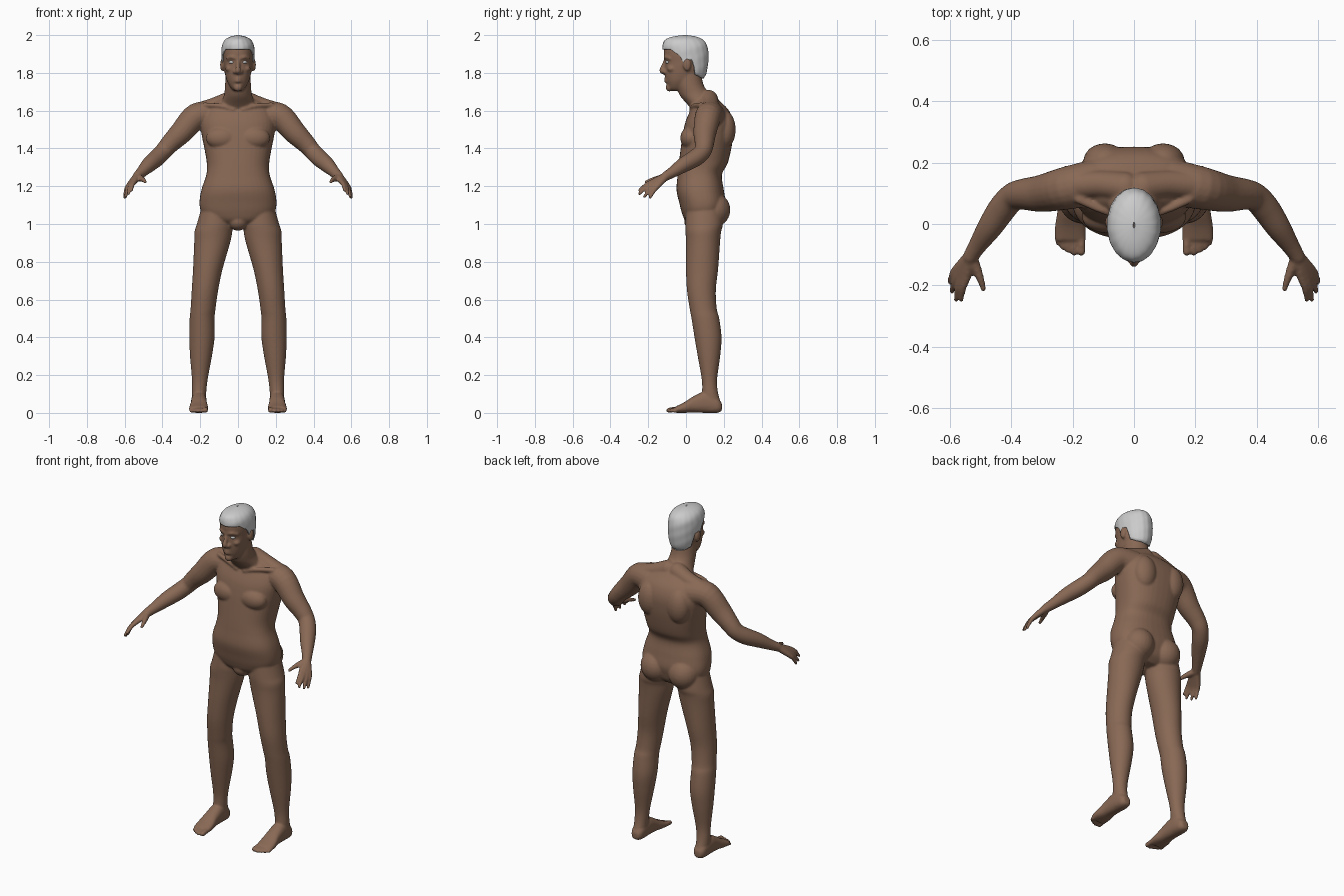
import bpy, bmesh
from math import sin, cos, pi, copysign
from mathutils import Vector, Matrix


def material(name, rgb):
    m = bpy.data.materials.new(name)
    m.diffuse_color = (*rgb, 1)
    return m


def finish(name, bm, mat):
    me = bpy.data.meshes.new(name)
    bm.to_mesh(me)
    bm.free()
    ob = bpy.data.objects.new(name, me)
    bpy.context.collection.objects.link(ob)
    me.materials.append(mat)
    me.polygons.foreach_set("use_smooth", [True] * len(me.polygons))
    return ob


def dense(rows, n=5):
    """Catmull-Rom refinement of a list of tuples."""
    out = []
    for i in range(len(rows) - 1):
        p0, p1, p2 = rows[max(i - 1, 0)], rows[i], rows[i + 1]
        p3 = rows[min(i + 2, len(rows) - 1)]
        for k in range(n):
            t = k / n
            out.append([0.5 * (2 * b + (c - a) * t + (2 * a - 5 * b + 4 * c - d) * t * t
                               + (3 * b - a - 3 * c + d) * t ** 3)
                        for a, b, c, d in zip(p0, p1, p2, p3)])
    return out + [list(rows[-1])]


def skin_rings(bm, rings, caps=True):
    vs = [[bm.verts.new(p) for p in r] for r in rings]
    n = len(vs[0])
    for a, b in zip(vs, vs[1:]):
        for i in range(n):
            j = (i + 1) % n
            bm.faces.new((a[i], a[j], b[j], b[i]))
    if caps:
        bm.faces.new(vs[0][::-1])
        bm.faces.new(vs[-1])


def loft(bm, rows, side=1, e=2.0, along_y=False, n=40):
    """Rows: position, centre x, half width, low and high of the other axis."""
    rings = []
    for h, cx, rx, lo, hi in dense(rows):
        ring = []
        for i in range(n):
            a = 2 * pi * i / n
            u = copysign(abs(sin(a)) ** (2 / e), sin(a)) * rx + cx
            v = (lo + hi) / 2 - copysign(abs(cos(a)) ** (2 / e), cos(a)) * (hi - lo) / 2
            ring.append((side * u, h, v) if along_y else (side * u, v, h))
        rings.append(ring)
    skin_rings(bm, rings)


def ball(bm, c, r, side=1):
    m = Matrix.Translation((side * c[0], c[1], c[2])) @ Matrix.Diagonal((*r, 1))
    bmesh.ops.create_uvsphere(bm, u_segments=24, v_segments=14, radius=1, matrix=m)


def tube(bm, pts, side=1, n=20):
    """Round-ended tube through points x, y, z, radius."""
    pts = dense([(side * x, y, z, r) for x, y, z, r in pts])
    c = [Vector(p[:3]) for p in pts]
    rings = []
    for i, p in enumerate(pts):
        d = c[min(i + 1, len(c) - 1)] - c[max(i - 1, 0)]
        q = d.to_track_quat('Z', 'Y')
        rings.append([c[i] + q @ Vector((cos(2 * pi * k / n), sin(2 * pi * k / n), 0)) * p[3]
                      for k in range(n)])
    skin_rings(bm, rings)
    for p in (pts[0], pts[-1]):
        ball(bm, p[:3], (p[3],) * 3)


skin = material("skin", (0.25, 0.14, 0.09))
grey = material("hair_grey", (0.62, 0.62, 0.63))
white = material("eye_white", (0.6, 0.6, 0.58))
bm = bmesh.new()

# torso
loft(bm, [(0.99, 0, .08, .03, .15), (1.02, 0, .15, -.005, .185), (1.06, 0, .192, -.022, .2),
          (1.11, 0, .204, -.035, .21), (1.18, 0, .194, -.05, .2), (1.26, 0, .168, -.044, .19),
          (1.32, 0, .165, -.038, .22), (1.4, 0, .178, -.028, .24), (1.47, 0, .192, -.018, .25),
          (1.54, 0, .2, -.003, .25), (1.6, 0, .18, .022, .228), (1.645, 0, .125, .045, .185),
          (1.67, 0, .075, .06, .16)], e=2.4)
# neck
loft(bm, [(1.58, 0, .15, .05, .22), (1.63, 0, .1, .01, .19), (1.68, 0, .075, -.032, .137),
          (1.73, 0, .069, -.05, .096), (1.8, 0, .065, -.06, .08)])
# head
loft(bm, [(1.705, 0, .02, -.075, -.03), (1.718, 0, .036, -.092, .0), (1.75, 0, .055, -.102, .03),
          (1.78, 0, .065, -.109, .065), (1.82, 0, .073, -.111, .095), (1.86, 0, .077, -.111, .106),
          (1.9, 0, .08, -.117, .108), (1.94, 0, .077, -.112, .1), (1.97, 0, .06, -.09, .08),
          (1.985, 0, .03, -.05, .04)], e=2.2)
# nose, lips, chin tuft
tube(bm, [(0, -.108, 1.868, .01), (0, -.118, 1.84, .011), (0, -.128, 1.812, .014), (0, -.112, 1.802, .012)])
for z, r in ((1.771, .008), (1.758, .009)):
    tube(bm, [(-.025, -.092, z - .003, r * .7), (0, -.108, z, r), (.025, -.092, z - .003, r * .7)])
ball(bm, (0, -.088, 1.723), (.024, .02, .022))
# pubic mound
ball(bm, (0, .045, 1.015), (.055, .055, .05))

for s in (1, -1):
    # face details
    ball(bm, (.016, -.112, 1.806), (.012, .014, .011), s)
    tube(bm, [(.012, -.112, 1.877, .008), (.035, -.106, 1.884, .009), (.056, -.085, 1.876, .008)], s)
    ball(bm, (.045, -.075, 1.822), (.022, .025, .018), s)
    ball(bm, (.083, .006, 1.843), (.012, .021, .034), s)
    # chest, shoulder blade, buttock
    ball(bm, (.085, .022, 1.455), (.085, .052, .06), s)
    ball(bm, (.095, .205, 1.5), (.07, .058, .1), s)
    ball(bm, (.092, .148, 1.075), (.088, .087, .09), s)
    # collar bone and shoulder slope
    tube(bm, [(.025, .028, 1.605, .012), (.09, .04, 1.625, .012), (.18, .08, 1.63, .014)], s)
    tube(bm, [(.03, .12, 1.66, .05), (.11, .13, 1.63, .045), (.2, .125, 1.595, .05)], s)
    # arm
    tube(bm, [(.13, .135, 1.57, .075), (.22, .117, 1.57, .07), (.3, .1, 1.485, .061),
              (.36, .097, 1.425, .051), (.395, .088, 1.385, .046), (.43, .05, 1.35, .046),
              (.47, -.01, 1.315, .041), (.51, -.07, 1.275, .03), (.533, -.107, 1.253, .025)], s)
    # fingers fanning from the wrist
    for k, t in (((.545, -.17, 1.228), (.564, -.247, 1.178)), ((.56, -.172, 1.218), (.58, -.247, 1.16)),
                 ((.572, -.163, 1.208), (.593, -.22, 1.145)), ((.581, -.15, 1.2), (.6, -.19, 1.14))):
        m = [(a + b) / 2 for a, b in zip(k, t)]
        tube(bm, [(.536, -.107, 1.252, .021), (*k, .0145), (m[0] + .003, m[1], m[2] + .006, .0115),
                  (*t, .0085)], s, 14)
    tube(bm, [(.53, -.11, 1.25, .02), (.512, -.15, 1.24, .016), (.499, -.185, 1.232, .012),
              (.491, -.213, 1.222, .009)], s, 14)
    # leg
    loft(bm, [(1.08, .115, .08, .0, .19), (1.0, .122, .096, -.004, .195), (.96, .13, .1, -.003, .186),
              (.9, .137, .095, 0, .18), (.76, .16, .078, 0, .17), (.65, .175, .07, .005, .158),
              (.55, .185, .066, .02, .163), (.5, .19, .066, .029, .176), (.4, .191, .067, .045, .188),
              (.3, .196, .058, .062, .181), (.18, .202, .042, .083, .165), (.11, .206, .038, .085, .169),
              (.05, .207, .036, .08, .184), (.012, .207, .032, .09, .178)], s)
    # foot and toes
    loft(bm, [(.19, .207, .02, .012, .05), (.165, .207, .036, .0, .08), (.1, .207, .041, 0, .11),
              (.04, .207, .043, .002, .088), (-.01, .208, .05, 0, .056), (-.055, .208, .051, 0, .034)],
         s, 2.4, True)
    for x, y, r in ((.172, -.09, .014), (.195, -.094, .01), (.214, -.086, .01),
                    (.232, -.076, .0095), (.248, -.062, .009)):
        tube(bm, [(x * .9 + .02, -.03, .02, r), (x, y + .025, .018, r), (x, y, r, r)], s, 14)

# fuse everything into one skin
bmesh.ops.recalc_face_normals(bm, faces=bm.faces)
body = finish("body", bm, skin)
rm = body.modifiers.new("fuse", 'REMESH')
rm.mode, rm.voxel_size, rm.use_smooth_shade = 'VOXEL', 0.006, True
sm = body.modifiers.new("soften", 'SMOOTH')
sm.factor, sm.iterations = 0.5, 5

# eyes
bm = bmesh.new()
for s in (1, -1):
    ball(bm, (.032, -.093, 1.857), (.015, .015, .01), s)
finish("eyes", bm, white)


# short hair: shell rising from a hairline that varies round the head
def lookup(table, x):
    for a, b in zip(table, table[1:]):
        if x <= b[0]:
            t = (x - a[0]) / (b[0] - a[0])
            return [p + (q - p) * t for p, q in zip(a, b)][1:]
    return table[-1][1:]


hairline = [(0, 1.925), (50, 1.925), (74, 1.89), (83, 1.835), (92, 1.87), (105, 1.868),
            (115, 1.79), (140, 1.775), (180, 1.768)]
shell = dense([(1.76, .06, -.06, .085), (1.79, .074, -.09, .105), (1.83, .083, -.1, .114),
               (1.88, .087, -.114, .118), (1.93, .087, -.125, .115), (1.96, .079, -.12, .104),
               (1.98, .063, -.103, .083), (1.993, .037, -.065, .05), (2.0, .003, -.013, .006)])
bm = bmesh.new()
rings = []
for j in range(25):
    ring = []
    for i in range(72):
        a = 2 * pi * i / 72
        deg = min(i, 72 - i) * 5
        zb = lookup(hairline, deg)[0]
        z = zb + (2.0 - zb) * sin(j / 24 * pi / 2)
        rx, lo, hi = lookup(shell, z)
        w = 1 + .012 * sin(7 * a + 60 * z) * sin(11 * a - 45 * z)
        ring.append((rx * sin(a) * w, (lo + hi) / 2 - (hi - lo) / 2 * cos(a) * w, z))
    rings.append(ring)
skin_rings(bm, rings, caps=False)
hair = finish("hair", bm, grey)
so = hair.modifiers.new("thickness", 'SOLIDIFY')
so.thickness, so.offset = 0.01, -1
